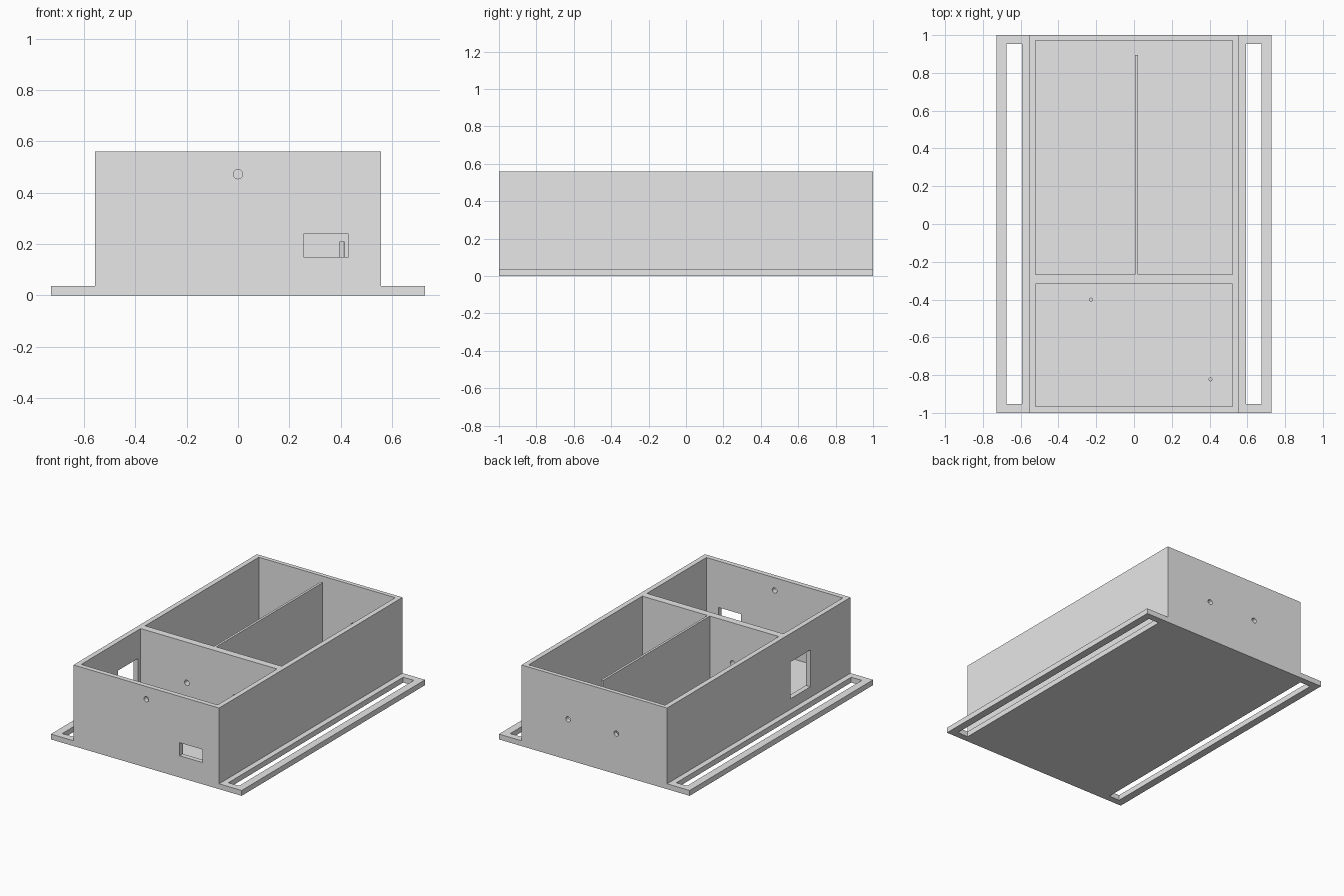
import bpy, bmesh
from math import pi
from mathutils import Matrix, Vector

if "Cube" in bpy.data.objects:
    bpy.data.objects.remove(bpy.data.objects["Cube"])

grey = bpy.data.materials.new("light_grey")
grey.use_nodes = True
grey.diffuse_color = (0.8, 0.8, 0.8, 1)
grey.node_tree.nodes["Principled BSDF"].inputs["Base Color"].default_value = (0.8, 0.8, 0.8, 1)

HEIGHT, PLATE = 0.56, 0.037
HALF_BOX, HALF_PLATE, INNER = 0.556, 0.728, 0.521


def make(name, bm):
    bmesh.ops.recalc_face_normals(bm, faces=bm.faces)
    mesh = bpy.data.meshes.new(name)
    bm.to_mesh(mesh)
    bm.free()
    mesh.materials.append(grey)
    obj = bpy.data.objects.new(name, mesh)
    bpy.context.collection.objects.link(obj)
    return obj


def prism(name, points, direction):
    """Extrude a closed outline along a direction."""
    bm = bmesh.new()
    face = bm.faces.new([bm.verts.new(p) for p in points])
    ext = bmesh.ops.extrude_face_region(bm, geom=[face])["geom"]
    bmesh.ops.translate(bm, vec=Vector(direction),
                        verts=[v for v in ext if isinstance(v, bmesh.types.BMVert)])
    return make(name, bm)


def block(name, x, y, z):
    outline = [(x[0], y[0], z[0]), (x[1], y[0], z[0]), (x[1], y[1], z[0]), (x[0], y[1], z[0])]
    return prism(name, outline, (0, 0, z[1] - z[0]))


def rod(name, radius, length, centre, along_y=False):
    bm = bmesh.new()
    bmesh.ops.create_cone(bm, cap_ends=True, segments=32, radius1=radius, radius2=radius, depth=length)
    turn = Matrix.Rotation(pi / 2 if along_y else 0, 4, "X")
    bmesh.ops.transform(bm, matrix=Matrix.Translation(centre) @ turn, verts=bm.verts)
    return make(name, bm)


def cut(target, cutter):
    mod = target.modifiers.new("cut", "BOOLEAN")
    mod.operation, mod.solver, mod.object = "DIFFERENCE", "EXACT", cutter
    bpy.context.view_layer.objects.active = target
    bpy.ops.object.modifier_apply(modifier=mod.name)
    bpy.data.objects.remove(cutter)


# Box and base flanges as one inverted T profile
half = [(HALF_PLATE, 0), (HALF_PLATE, PLATE), (HALF_BOX, PLATE), (HALF_BOX, HEIGHT)]
profile = half + [(-x, z) for x, z in reversed(half)]
body = prism("enclosure_body", [(x, -1, z) for x, z in profile], (0, 2, 0))

# Front compartment, and rear compartment wrapped around a thin partition
cut(body, block("front_room", (-INNER, INNER), (-0.966, -0.318), (PLATE, 1)))
rear = [(-INNER, -0.268), (0.006, -0.268), (0.006, 0.896), (0.022, 0.896),
        (0.022, -0.268), (INNER, -0.268), (INNER, 0.971), (-INNER, 0.971)]
cut(body, prism("rear_room", [(x, y, PLATE) for x, y in rear], (0, 0, 1)))

# Long slots in the flanges
for side in (-1, 1):
    cut(body, block("slot", sorted((side * 0.594, side * 0.675)), (-0.953, 0.953), (-0.1, 0.1)))

# Front port and side window
cut(body, block("front_port", (0.255, 0.43), (-1.1, -0.9), (0.15, 0.24)))
cut(body, block("side_window", (-0.7, -0.45), (-0.563, -0.344), (0.11, 0.364)))

# Round cable holes: one in front, a pair through the divider and the back wall
cut(body, rod("front_hole", 0.018, 0.2, (0, -1, 0.472), True))
for x in (-0.168, 0.2):
    for y in (-0.293, 0.985):
        cut(body, rod("cable_hole", 0.018, 0.12, (x, y, 0.28), True))

# Mounting pegs on the floor of the front compartment
pegs = [rod("mounting_peg", 0.01, 0.18, (x, y, 0.12)) for x, y in ((-0.228, -0.4), (0.405, -0.823))]

for obj in [body] + pegs:
    bpy.ops.object.select_all(action="DESELECT")
    obj.select_set(True)
    bpy.context.view_layer.objects.active = obj
    bpy.ops.object.shade_smooth_by_angle()
